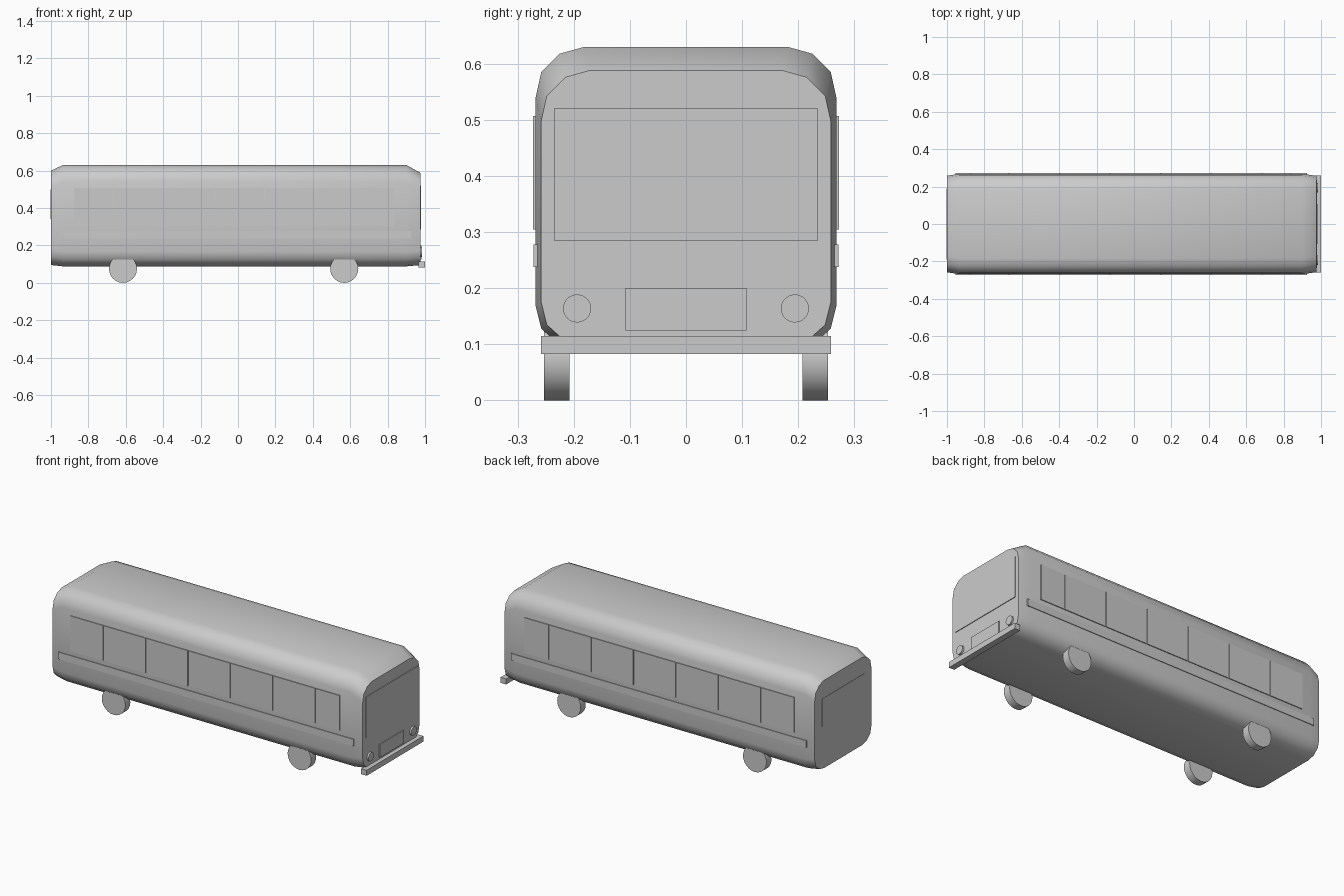
import bpy, bmesh, math

if "Cube" in bpy.data.objects:
    bpy.data.objects.remove(bpy.data.objects["Cube"])


def finish(name, bm, smooth=None):
    bmesh.ops.recalc_face_normals(bm, faces=bm.faces)
    mesh = bpy.data.meshes.new(name)
    bm.to_mesh(mesh)
    bm.free()
    obj = bpy.data.objects.new(name, mesh)
    bpy.context.collection.objects.link(obj)
    if smooth:
        bpy.ops.object.select_all(action='DESELECT')
        bpy.context.view_layer.objects.active = obj
        obj.select_set(True)
        bpy.ops.object.shade_smooth_by_angle(angle=math.radians(smooth))
    return obj


def box(name, x0, x1, y0, y1, z0, z1):
    bm = bmesh.new()
    bmesh.ops.create_cube(bm, size=1)
    for v in bm.verts:
        v.co = (x0 + (v.co.x + .5) * (x1 - x0),
                y0 + (v.co.y + .5) * (y1 - y0),
                z0 + (v.co.z + .5) * (z1 - z0))
    return finish(name, bm)


def disc(name, center, radius, depth, axis, sides):
    bm = bmesh.new()
    bmesh.ops.create_cone(bm, cap_ends=True, segments=sides,
                          radius1=radius, radius2=radius, depth=depth)
    for v in bm.verts:
        x, y, z = v.co
        v.co = (z, x, y) if axis == 'X' else (x, z, y)
        v.co.x += center[0]
        v.co.y += center[1]
        v.co.z += center[2]
    return finish(name, bm, 40)


def section(half, z0, z1):
    # Chamfer-rounded rectangle: corner offsets (inset from side, inset from end)
    corner = [(.086, 0), (.043, .012), (.010, .045), (0, .09)]
    low = [(.086, 0), (.043, .010), (.010, .040), (0, .08)]
    right = [(half - a, z1 - b) for a, b in corner]
    right += [(half - a, z0 + b) for a, b in reversed(low)]
    return right + [(-y, z) for y, z in reversed(right)]


# Body shell lofted along x, pinched at both ends
stations = [(-1, .258, .095, .60), (-.935, .268, .088, .63),
            (.90, .268, .088, .63), (.975, .258, .095, .588)]
bm = bmesh.new()
rings = [[bm.verts.new((x, y, z)) for y, z in section(h, z0, z1)]
         for x, h, z0, z1 in stations]
for a, b in zip(rings, rings[1:]):
    for i in range(len(a)):
        j = (i + 1) % len(a)
        bm.faces.new((a[i], a[j], b[j], b[i]))
bm.faces.new(rings[0])
bm.faces.new(rings[-1])
finish("bus_body", bm, 40)

# Side windows and trim strips on both sides
edges = [-.88, -.667, -.397, -.127, .143, .413, .683, .84]
for side, s in (("front", -1), ("back", 1)):
    for i, (a, b) in enumerate(zip(edges, edges[1:])):
        box(f"{side}_side_window_{i + 1}", a + .002, b - .002,
            min(s * .26, s * .273), max(s * .26, s * .273), .305, .507)
    box(f"{side}_side_trim", -.955, .925,
        min(s * .26, s * .272), max(s * .26, s * .272), .238, .278)

# Windscreen, rear window, grille and bumper
box("windscreen", .965, .979, -.235, .235, .285, .52)
box("rear_window", -1.002, -.99, -.19, .19, .34, .50)
box("grille", .965, .980, -.108, .108, .125, .20)
box("bumper", .965, 1.0, -.258, .258, .083, .115)

# Headlights and wheels
for side, s in (("right", -1), ("left", 1)):
    disc(f"{side}_headlight", (.975, s * .194, .164), .025, .02, 'X', 24)
    for end, x in (("rear", -.615), ("front", .568)):
        disc(f"{end}_{side}_wheel", (x, s * .2305, .075), .075, .045, 'Y', 24)
